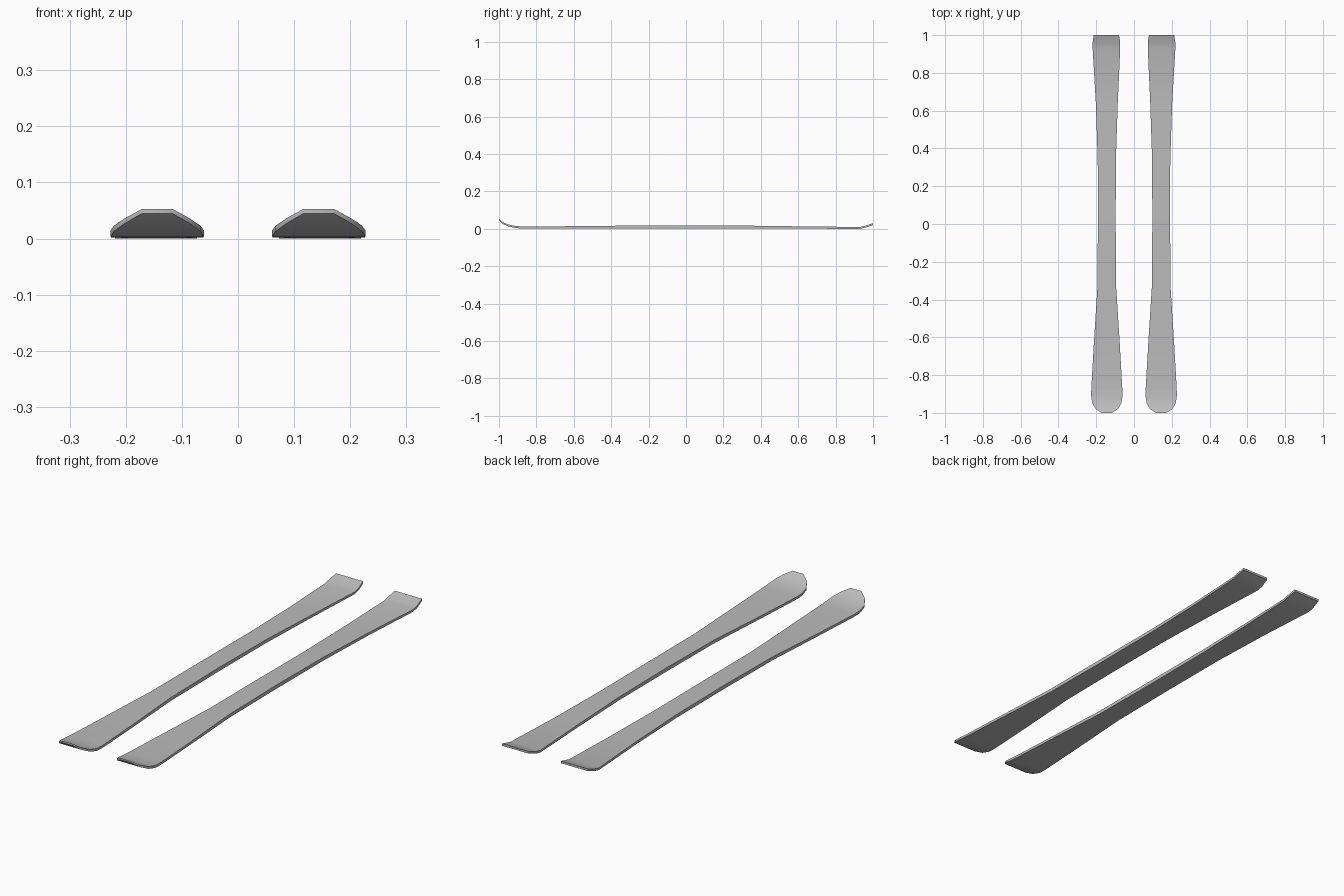
import bpy
import bmesh
import math

cube = bpy.data.objects.get("Cube")
if cube:
    bpy.data.objects.remove(cube, do_unlink=True)

# Single grey finish
grey = bpy.data.materials.new("ski_grey")
grey.use_nodes = True
colour = (0.5, 0.5, 0.5, 1)
grey.diffuse_color = colour
grey.node_tree.nodes["Principled BSDF"].inputs["Base Color"].default_value = colour

# Ski stations from tip to tail: y, half width, underside z, thickness
STATIONS = [
    (-1.00, 0.027, 0.045, 0.008),
    (-0.98, 0.058, 0.027, 0.009),
    (-0.95, 0.077, 0.013, 0.010),
    (-0.91, 0.083, 0.004, 0.011),
    (-0.87, 0.082, 0.002, 0.011),
    (-0.64, 0.069, 0.002, 0.012),
    (-0.34, 0.050, 0.002, 0.015),
    (0.00, 0.047, 0.002, 0.017),
    (0.34, 0.048, 0.002, 0.015),
    (0.64, 0.058, 0.001, 0.012),
    (0.93, 0.073, 0.000, 0.010),
    (0.96, 0.073, 0.007, 0.010),
    (1.00, 0.067, 0.020, 0.010),
]
SPACING = 0.144


def make_ski(name, side):
    """Loft a rectangular section along the stations."""
    bm = bmesh.new()
    rings = []
    for y, half, z, thick in STATIONS:
        shift = 0.002 if y > 0.9 else 0
        cx = side * (SPACING + shift)
        corners = [(-half, z), (half, z), (half, z + thick), (-half, z + thick)]
        rings.append([bm.verts.new((cx + x, y, h)) for x, h in corners])
    for a, b in zip(rings, rings[1:]):
        for i in range(4):
            j = (i + 1) % 4
            bm.faces.new((a[i], a[j], b[j], b[i]))
    bm.faces.new(rings[0])
    bm.faces.new(rings[-1])
    bmesh.ops.recalc_face_normals(bm, faces=bm.faces)
    mesh = bpy.data.meshes.new(name)
    bm.to_mesh(mesh)
    bm.free()
    mesh.materials.append(grey)
    ski = bpy.data.objects.new(name, mesh)
    bpy.context.collection.objects.link(ski)
    bpy.ops.object.select_all(action="DESELECT")
    ski.select_set(True)
    bpy.context.view_layer.objects.active = ski
    bpy.ops.object.shade_smooth_by_angle(angle=math.radians(40))


make_ski("left_ski", 1)
make_ski("right_ski", -1)
